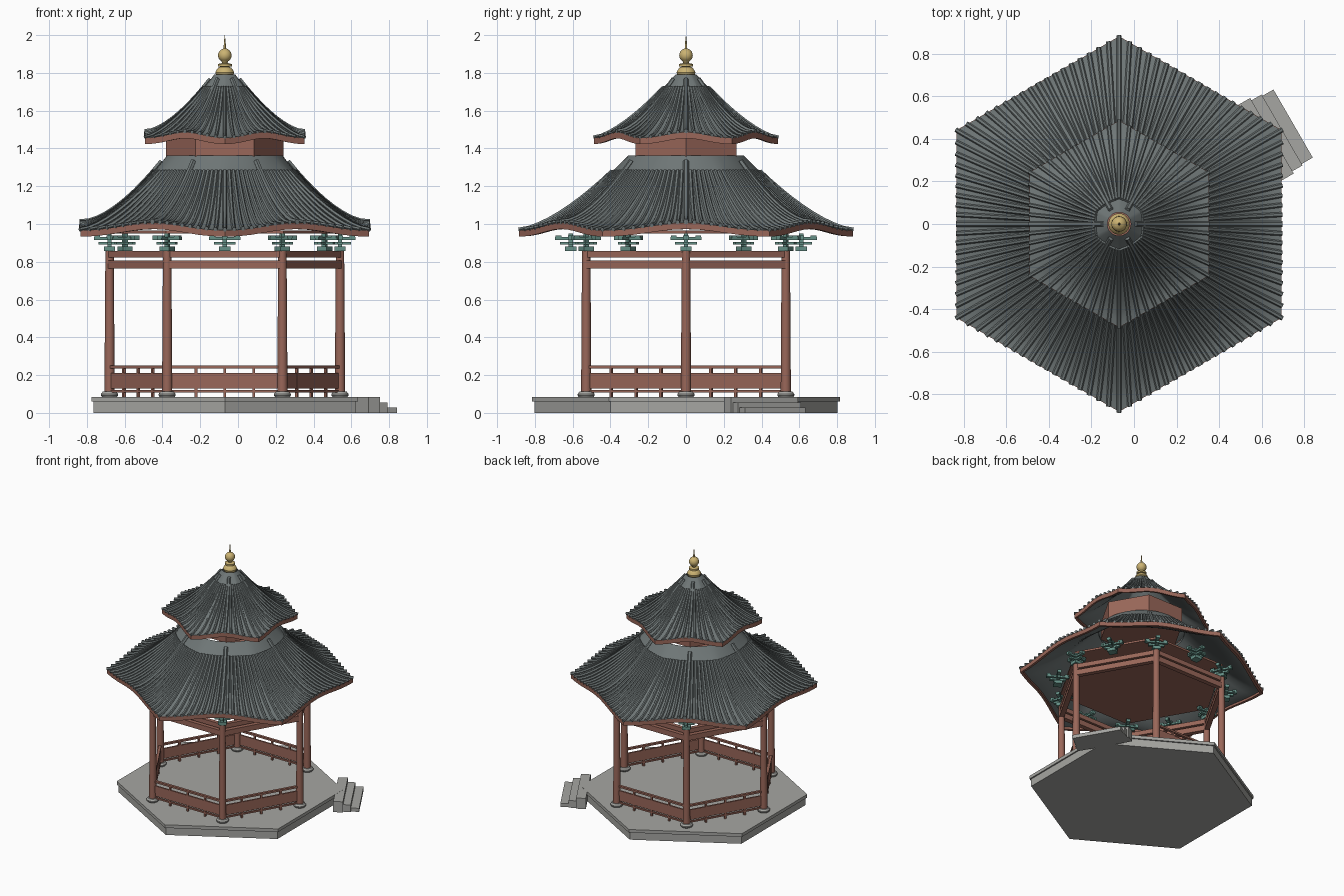
import bpy, bmesh
from math import sin, cos, pi, radians
from mathutils import Matrix, Vector

default = bpy.data.objects.get("Cube")
if default:
    bpy.data.objects.remove(default, do_unlink=True)

parts = []
SIDE = pi / 3
COL_R = 0.61                      # circle the columns stand on
MID_R = COL_R * cos(pi / 6)       # middle of each side


def material(name, r, g, b):
    m = bpy.data.materials.new(name)
    m.use_nodes = True
    m.diffuse_color = (r, g, b, 1)
    m.node_tree.nodes["Principled BSDF"].inputs["Base Color"].default_value = (r, g, b, 1)
    return m


TILE = material("tile_grey", 0.16, 0.185, 0.185)
WOOD = material("red_wood", 0.32, 0.135, 0.1)
STONE = material("stone", 0.38, 0.38, 0.36)
GREEN = material("bracket_green", 0.13, 0.28, 0.24)
GOLD = material("gold", 0.6, 0.45, 0.17)


def polar(r, a, z):
    return Vector((r * cos(a), r * sin(a), z))


def finish(name, bm, mat, smooth=False):
    bmesh.ops.recalc_face_normals(bm, faces=bm.faces)
    me = bpy.data.meshes.new(name)
    bm.to_mesh(me)
    bm.free()
    ob = bpy.data.objects.new(name, me)
    bpy.context.collection.objects.link(ob)
    me.materials.append(mat)
    parts.append(ob)
    if smooth:
        bpy.ops.object.select_all(action='DESELECT')
        ob.select_set(True)
        bpy.context.view_layer.objects.active = ob
        bpy.ops.object.shade_smooth_by_angle(angle=radians(35))
    return ob


def loft(name, rings, mat, smooth=False, caps=True, loop=False):
    """Bridge rings of points; cap the ends or join last ring to first."""
    bm = bmesh.new()
    vs = [[bm.verts.new(p) for p in ring] for ring in rings]
    n = len(vs[0])
    for a, b in zip(vs, vs[1:] + ([vs[0]] if loop else [])):
        for i in range(n):
            j = (i + 1) % n
            bm.faces.new((a[i], a[j], b[j], b[i]))
    if caps and not loop:
        bm.faces.new(vs[0])
        bm.faces.new(vs[-1])
    return finish(name, bm, mat, smooth)


def lathe(name, profile, sides, mat, phase=0, smooth=False, at=(0, 0, 0)):
    rings = [[polar(r, phase + 2 * pi * i / sides, z) + Vector(at) for i in range(sides)]
             for r, z in profile]
    return loft(name, rings, mat, smooth)


def boxes(name, specs, mat):
    """One mesh of boxes; each spec is radius, angle, z range, (radial, tangential) size, shift."""
    bm = bmesh.new()
    for r, a, z0, z1, (dr, dt), shift in specs:
        m = (Matrix.Rotation(a, 4, 'Z') @ Matrix.Translation((r, shift, (z0 + z1) / 2))
             @ Matrix.Diagonal((dr, dt, z1 - z0, 1)))
        bmesh.ops.create_cube(bm, size=1, matrix=m)
    return finish(name, bm, mat)


# Stone platform and entrance steps
lathe("platform_base", [(0.802, 0), (0.802, 0.06)], 6, STONE, pi / 6)
lathe("platform_top", [(0.814, 0.06), (0.814, 0.085)], 6, STONE, pi / 6)
boxes("entrance_steps", [
    (0.795, pi / 6, 0, 0.084, (0.07, 0.41), 0),
    (0.845, pi / 6, 0, 0.056, (0.08, 0.385), 0),
    (0.905, pi / 6, 0, 0.028, (0.08, 0.37), 0)], STONE)

# Columns on round stone footings
for k in range(6):
    foot = polar(COL_R, k * SIDE, 0)
    lathe(f"column_footing_{k + 1}", [(0.04, 0.085), (0.045, 0.092), (0.045, 0.1),
                                      (0.036, 0.112)], 20, STONE, at=foot, smooth=True)
    lathe(f"column_{k + 1}", [(0.027, 0.105), (0.025, 0.45), (0.022, 0.86)], 16, WOOD,
          at=foot, smooth=True)

# Beams tying the column heads, and the ceiling
mids = [pi / 6 + k * SIDE for k in range(6)]
boxes("lower_beams", [(MID_R, a, 0.765, 0.807, (0.036, 0.62), 0) for a in mids], WOOD)
boxes("upper_beams", [(MID_R, a, 0.822, 0.857, (0.03, 0.61), 0) for a in mids], WOOD)
lathe("ceiling", [(0.62, 0.95), (0.62, 0.965)], 6, WOOD)

# Railings on every side but the entrance
rails = []
for a in mids[1:]:
    rails += [(MID_R, a, 0.236, 0.25, (0.02, 0.6), 0),
              (MID_R, a, 0.13, 0.21, (0.012, 0.59), 0),
              (MID_R, a, 0.108, 0.12, (0.014, 0.59), 0)]
    rails += [(MID_R, a, 0.085, 0.24, (0.014, 0.014), s * COL_R / 4) for s in (-1, 0, 1)]
boxes("railings", rails, WOOD)

# Stepped brackets under the eave
brackets = []
for k in range(12):
    a = k * pi / 6
    brackets += [(COL_R, a, 0.857, 0.881, (0.06, 0.06), 0),
                 (COL_R, a, 0.875, 0.95, (0.022, 0.022), 0)]
    for z, length in ((0.892, 0.115), (0.916, 0.165)):
        brackets += [(COL_R, a, z, z + 0.014, (length, 0.024), 0),
                     (COL_R, a, z, z + 0.014, (0.024, length), 0)]
    for d in (-0.065, 0.065):
        brackets += [(COL_R + d, a, 0.926, 0.94, (0.03, 0.03), 0),
                     (COL_R, a, 0.926, 0.94, (0.03, 0.03), d)]
boxes("eave_brackets", brackets, GREEN)


# Sweeping roofs: round at the top, hexagonal at a wavy eave
def make_roof(label, r_top, r_eave, z_eave, rise, power, lift, rows, tile_r):
    def surf(t, a, dz=0.0):
        d = (a + pi / 6) % SIDE - pi / 6
        r = r_top + (r_eave * cos(pi / 6) / cos(d) - r_top) * t
        wave = lift * (0.5 + 0.5 * cos(6 * a)) * t * t
        return polar(r, a, z_eave + rise * max(0, 1 - t) ** power + wave + dz)

    def ring(t, dz=0.0, n=72):
        return [surf(t, 2 * pi * i / n, dz) for i in range(n)]

    steps = 14
    top = [ring(i / steps) for i in range(steps + 1)]
    under = [ring(i / steps, -0.018) for i in range(steps, -1, -1)]
    loft(label + "_roof_shell", top + under, TILE, smooth=True, loop=True)
    loft(label + "_eave_board", [ring(1.005, -0.002), ring(1.005, -0.034),
                                 ring(0.965, -0.034), ring(0.965, -0.002)],
         WOOD, smooth=True, loop=True)

    def ribs(name, angles, start, radius):
        cu = bpy.data.curves.new(name, 'CURVE')
        cu.dimensions = '3D'
        cu.bevel_depth = radius
        cu.bevel_resolution = 1
        cu.use_fill_caps = True
        for a in angles:
            sp = cu.splines.new('POLY')
            sp.points.add(9)
            for i, p in enumerate(sp.points):
                p.co = (*surf(start + (1.012 - start) * i / 9, a, radius * 0.35), 1)
        cu.materials.append(TILE)
        ob = bpy.data.objects.new(name, cu)
        bpy.context.collection.objects.link(ob)
        bpy.ops.object.select_all(action='DESELECT')
        ob.select_set(True)
        bpy.context.view_layer.objects.active = ob
        bpy.ops.object.convert(target='MESH')
        ob = bpy.context.view_layer.objects.active
        bpy.ops.object.shade_smooth_by_angle(angle=radians(50))
        parts.append(ob)

    ribs(label + "_tile_rows", [2 * pi * i / rows for i in range(rows)], 0.15, tile_r)
    ribs(label + "_ridges", [k * SIDE for k in range(6)], 0.06, tile_r * 1.3)


make_roof("lower", 0.306, 0.88, 0.967, 0.395, 1.5, 0.04, 108, 0.0115)
make_roof("upper", 0.055, 0.485, 1.457, 0.335, 1.45, 0.03, 60, 0.0095)

# Drum between the roofs
lathe("roof_drum", [(0.31, 1.355), (0.31, 1.49)], 6, WOOD)

# Gilded finial
ball = [(0.036 * sin(pi * i / 12), 1.893 - 0.036 * cos(pi * i / 12)) for i in range(2, 11)]
lathe("finial", [(0.04, 1.78), (0.048, 1.795), (0.05, 1.803), (0.044, 1.815), (0.034, 1.828),
                 (0.022, 1.832), (0.037, 1.835), (0.037, 1.847), (0.014, 1.852)] + ball
      + [(0.006, 1.93), (0.005, 1.96), (0.0005, 2.0)], 24, GOLD, smooth=True)

# Centre the whole, steps included
for ob in parts:
    ob.location.x -= 0.07
